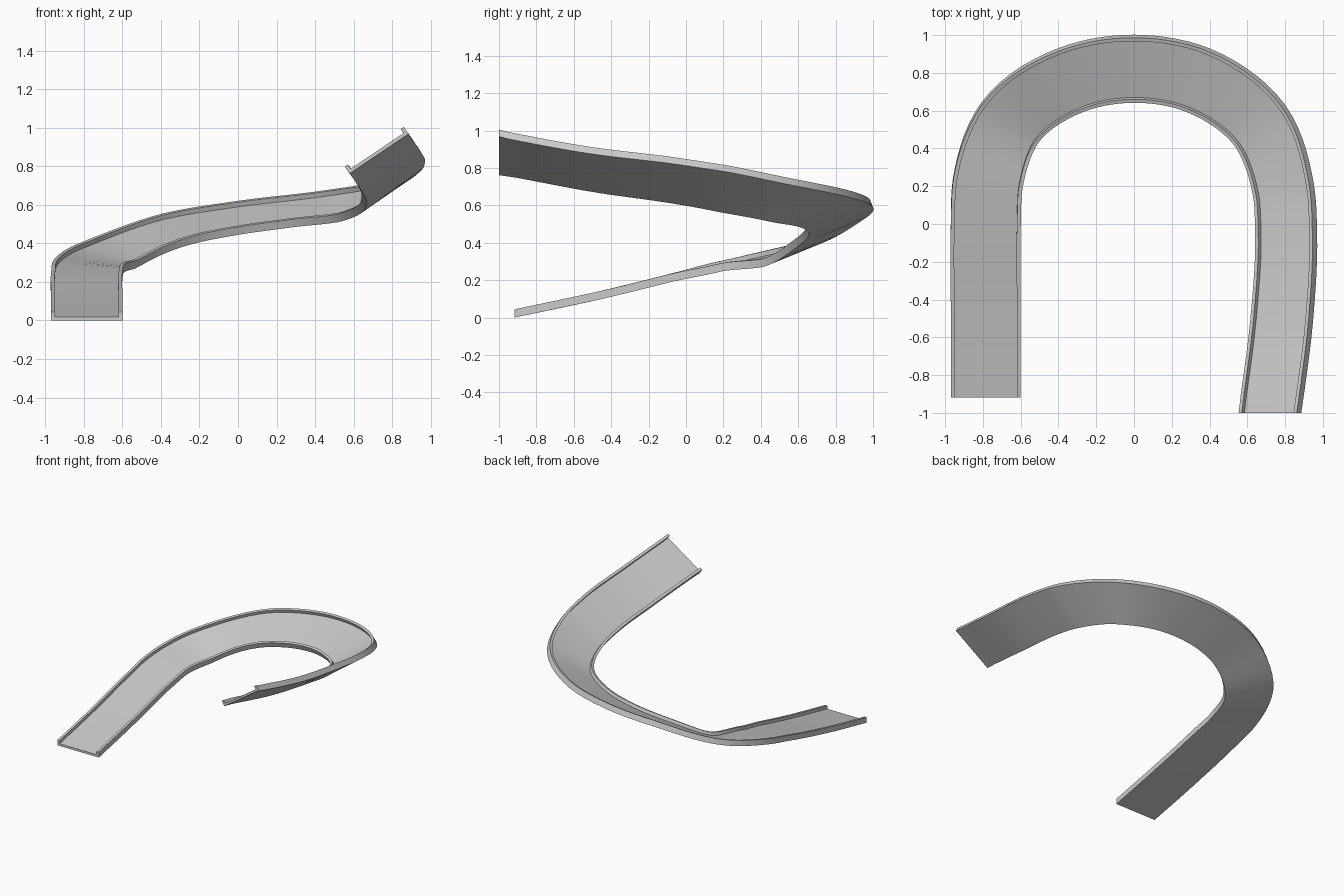
import bpy, bmesh, math
from mathutils import Vector

cube = bpy.data.objects.get("Cube")
if cube:
    bpy.data.objects.remove(cube)

HALF = 0.185    # half the track width
WALL = 0.02     # side wall thickness
FLOOR = 0.018   # floor thickness
RIM = 0.044     # side wall height
STEPS = 7       # sections between two stations

# Path stations: x, y, z of the underside's middle, and bank in degrees
stations = [Vector(s) for s in (
    (-.785, -.918, 0, 0),
    (-.785, -.45, .1, 0),
    (-.785, 0, .21, 1),
    (-.775, .22, .26, 4),
    (-.665, .535, .322, 14),
    (-.335, .77, .45, 20),
    (0, .83, .512, 21.5),
    (.34, .77, .555, 23),
    (.67, .535, .605, 29),
    (.802, .19, .673, 35),
    (.818, -.05, .713, 35),
    (.795, -.5, .773, 34),
    (.732, -1, .865, 34),
)]


def smooth_path(points, steps):
    """Hermite spline through the points, spaced by chord length."""
    gaps = [(b - a).xyz.length for a, b in zip(points, points[1:])]
    slopes = [(b - a) / g for a, b, g in zip(points, points[1:], gaps)]
    inner = [(s0 * g1 + s1 * g0) / (g0 + g1)
             for s0, s1, g0, g1 in zip(slopes, slopes[1:], gaps, gaps[1:])]
    tangents = [slopes[0]] + inner + [slopes[-1]]
    path = []
    for i, gap in enumerate(gaps):
        for k in range(steps):
            t = k / steps
            u = 1 - t
            path.append(points[i] * (u * u * (1 + 2 * t))
                        + points[i + 1] * (t * t * (3 - 2 * t))
                        + tangents[i] * (gap * t * u * u)
                        - tangents[i + 1] * (gap * t * t * u))
    return path + [points[-1]]


# Channel cross-section: across (outer side positive) and up
half_profile = [(HALF, 0), (HALF, RIM), (HALF - WALL, RIM), (HALF - WALL, FLOOR)]
profile = half_profile + [(-a, h) for a, h in reversed(half_profile)]

path = smooth_path(stations, STEPS)
bm = bmesh.new()
rings = []
for i, p in enumerate(path):
    if i == 0:
        heading = Vector((0, 1, 0))
    elif i == len(path) - 1:
        heading = Vector((0, -1, 0))
    else:
        heading = (path[i + 1] - path[i - 1]).xyz
        heading.z = 0
        heading.normalize()
    left = Vector((-heading.y, heading.x, 0))
    bank = math.radians(p.w)
    z = Vector((0, 0, 1))
    across = left * math.cos(bank) + z * math.sin(bank)
    up = z * math.cos(bank) - left * math.sin(bank)
    ring = []
    for a, h in profile:
        co = p.xyz + across * a + up * h
        co.y = max(co.y, -1)
        ring.append(bm.verts.new(co))
    rings.append(ring)

# Skin between sections, then close both ends
n = len(profile)
for r0, r1 in zip(rings, rings[1:]):
    for j in range(n):
        k = (j + 1) % n
        bm.faces.new((r0[j], r0[k], r1[k], r1[j]))
for ring in (rings[0], rings[-1]):
    bm.faces.new(ring)
bmesh.ops.recalc_face_normals(bm, faces=bm.faces)

mesh = bpy.data.meshes.new("banked_track")
bm.to_mesh(mesh)
bm.free()
track = bpy.data.objects.new("banked_track", mesh)
bpy.context.collection.objects.link(track)

# Plain grey finish
grey = bpy.data.materials.new("light_grey")
grey.use_nodes = True
colour = (0.6, 0.6, 0.6, 1)
grey.diffuse_color = colour
grey.node_tree.nodes["Principled BSDF"].inputs["Base Color"].default_value = colour
mesh.materials.append(grey)

bpy.ops.object.select_all(action="DESELECT")
track.select_set(True)
bpy.context.view_layer.objects.active = track
bpy.ops.object.shade_smooth_by_angle(angle=math.radians(30))
